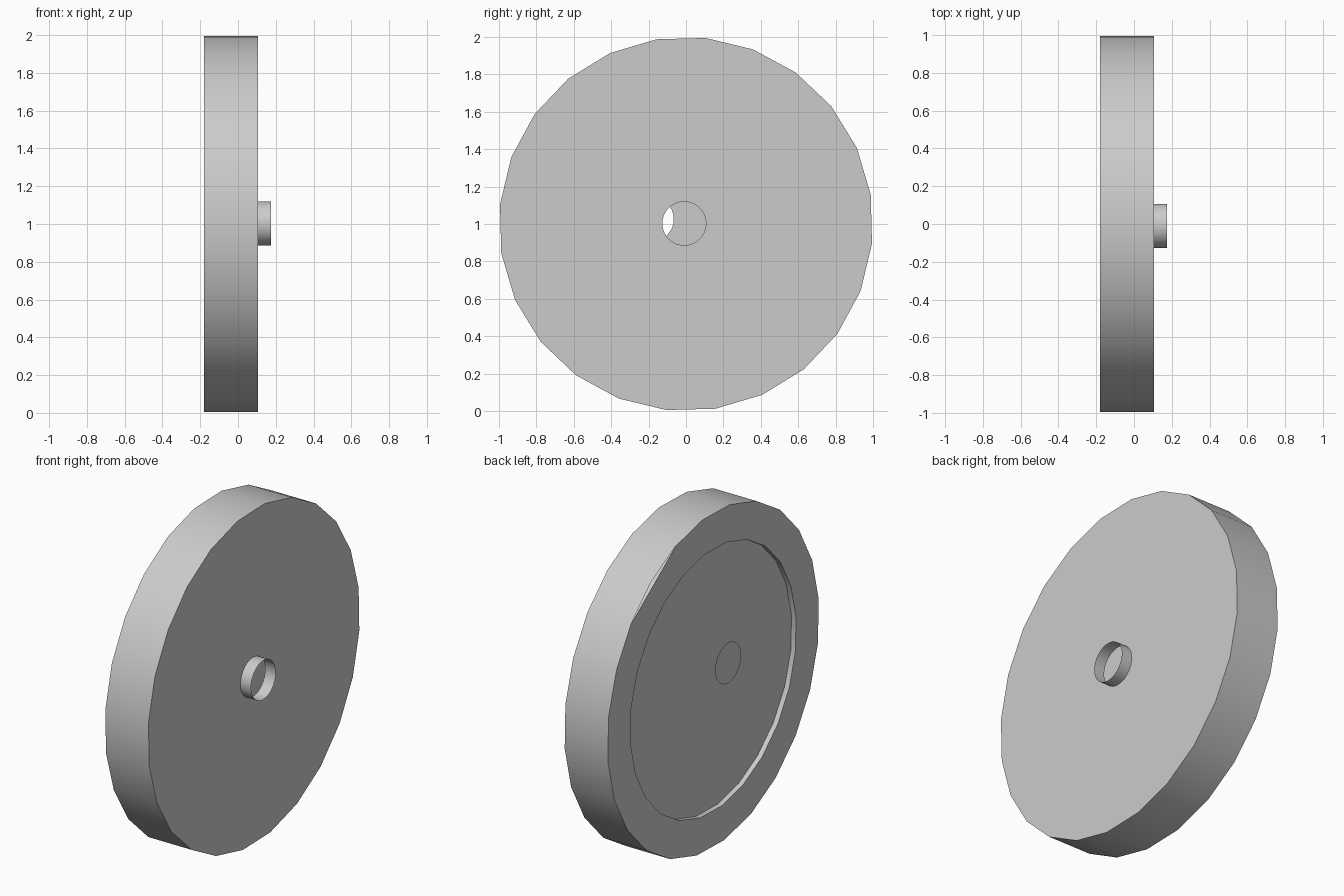
import bpy, bmesh, math

cube = bpy.data.objects.get("Cube")
if cube:
    bpy.data.objects.remove(cube)

# One plain grey for the whole wheel
grey = bpy.data.materials.new("light_grey")
grey.use_nodes = True
grey.diffuse_color = (0.6, 0.6, 0.6, 1)
grey.node_tree.nodes["Principled BSDF"].inputs["Base Color"].default_value = (0.6, 0.6, 0.6, 1)

SIDES = 24
TURN = math.radians(9)
BACK, FLOOR, FACE, HUB_END = -0.18, -0.15, 0.105, 0.175


def circle(radius, y=0.0, z=1.0, sides=SIDES):
    """Points of a circle in the y-z plane."""
    angles = [TURN + math.tau * i / sides for i in range(sides)]
    return [(y + radius * math.cos(a), z + radius * math.sin(a)) for a in angles]


def finish(name, bm, smooth):
    for f in bm.faces:
        f.smooth = smooth
    mesh = bpy.data.meshes.new(name)
    bm.to_mesh(mesh)
    bm.free()
    mesh.materials.append(grey)
    obj = bpy.data.objects.new(name, mesh)
    bpy.context.collection.objects.link(obj)
    return obj


def wall(name, points, x0, x1, inward=False):
    """Open smooth tube along x."""
    bm = bmesh.new()
    a = [bm.verts.new((x0, y, z)) for y, z in points]
    b = [bm.verts.new((x1, y, z)) for y, z in points]
    for i in range(len(points)):
        j = (i + 1) % len(points)
        quad = [a[i], a[j], b[j], b[i]]
        bm.faces.new(quad[::-1] if not inward else quad)
    bm.normal_update()
    # Make the first face agree with the wanted direction
    f = next(iter(bm.faces))
    cy = sum(p[0] for p in points) / len(points)
    cz = sum(p[1] for p in points) / len(points)
    c = f.calc_center_median()
    outward = f.normal.y * (c.y - cy) + f.normal.z * (c.z - cz) > 0
    if outward == inward:
        bmesh.ops.reverse_faces(bm, faces=bm.faces[:])
    return finish(name, bm, True)


def plate(name, x, outer, hole, facing):
    """Flat plate with a hole, facing along +x or -x."""
    bm = bmesh.new()
    for points in (outer, hole):
        vs = [bm.verts.new((x, y, z)) for y, z in points]
        for i, v in enumerate(vs):
            bm.edges.new((v, vs[(i + 1) % len(vs)]))
    bmesh.ops.triangle_fill(bm, use_beauty=True, edges=bm.edges[:], normal=(facing, 0, 0))
    bm.normal_update()
    for f in bm.faces:
        if f.normal.x * facing < 0:
            f.normal_flip()
    return finish(name, bm, False)


rim = circle(1.0)
recess = circle(0.785)
hub = circle(0.117, -0.01, 1.003)
axle_hole = circle(0.118, -0.183, 1.025)

# Outer rim and hub-side face
wall("outer_rim", rim, BACK, FACE)
plate("hub_face", FACE, rim, hub, 1)
wall("hub_collar", hub, FACE, HUB_END)

# Back ring, which cuts across one corner of the rim
clipped = [p for i, p in enumerate(rim) if i != 3]
plate("back_ring", BACK, clipped, recess, -1)

# Recessed drum and its floor with an off-centre hole
wall("inner_drum", recess, BACK, FACE - 0.005, inward=True)
plate("recess_floor", FLOOR, recess, axle_hole, -1)
